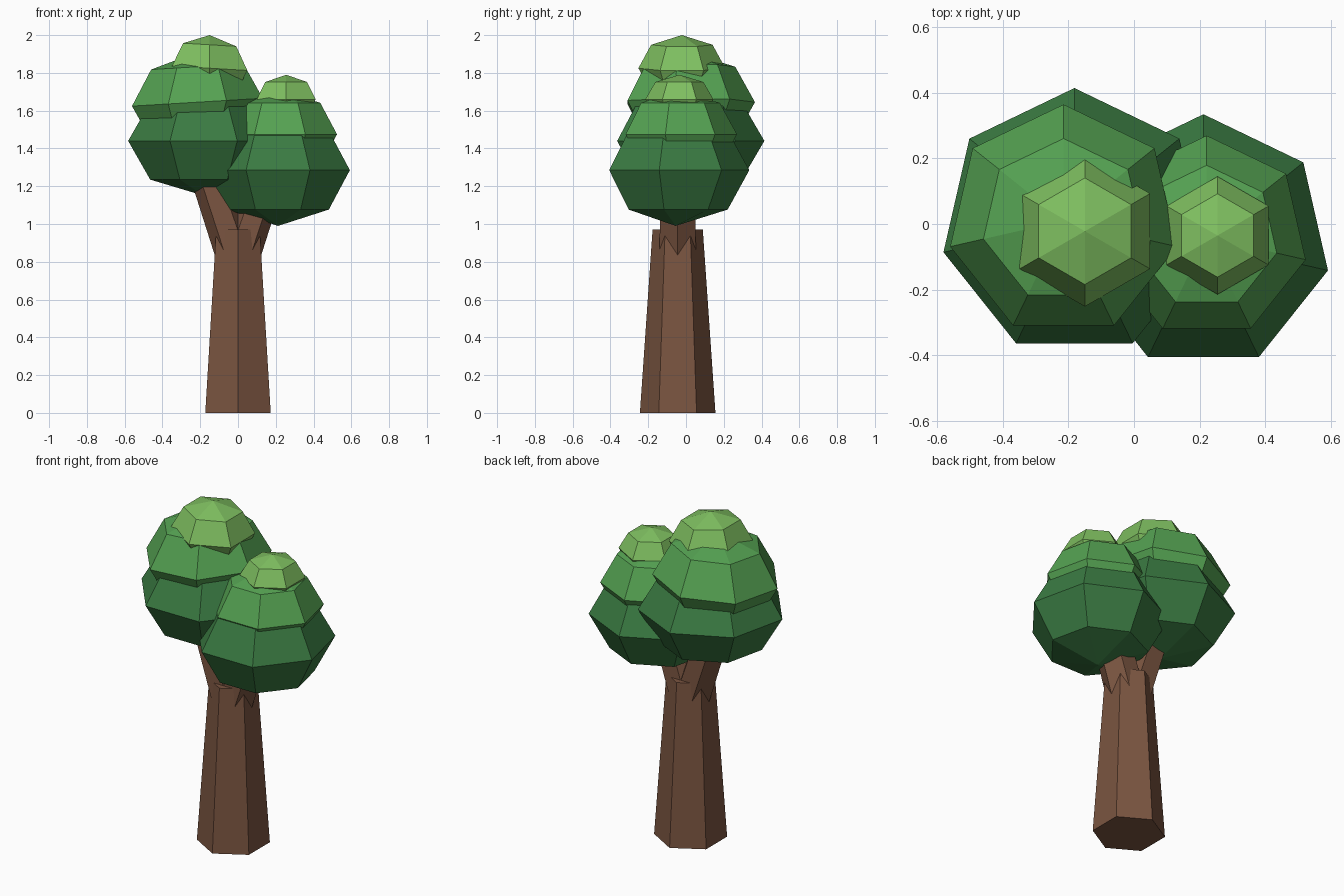
import bpy
import bmesh
from math import sin, cos, pi, radians

cube = bpy.data.objects.get("Cube")
if cube:
    bpy.data.objects.remove(cube, do_unlink=True)


def make_material(name, rgb):
    mat = bpy.data.materials.new(name)
    mat.use_nodes = True
    colour = (*rgb, 1.0)
    mat.diffuse_color = colour
    shader = next(n for n in mat.node_tree.nodes if n.type == "BSDF_PRINCIPLED")
    shader.inputs["Base Color"].default_value = colour
    shader.inputs["Roughness"].default_value = 0.9
    return mat


bark = make_material("bark_brown", (0.195, 0.09, 0.052))
dark_green = make_material("dark_green", (0.042, 0.195, 0.054))
mid_green = make_material("mid_green", (0.09, 0.36, 0.084))
pale_green = make_material("pale_green", (0.21, 0.52, 0.117))


def ringed_solid(name, sides, rings, material, start=pi / 2, tilt=0.0):
    """Flat-faced solid through stacked rings of (x, y, z, radius)."""
    bm = bmesh.new()
    loops = []
    for cx, cy, cz, radius in rings:
        loop = []
        for i in range(sides):
            angle = start + 2 * pi * i / sides
            dx, dy = radius * cos(angle), radius * sin(angle)
            loop.append(bm.verts.new((cx + dx, cy + dy, cz + tilt * dx)))
        loops.append(loop)
    for low, high in zip(loops, loops[1:]):
        for i in range(sides):
            j = (i + 1) % sides
            bm.faces.new((low[i], low[j], high[j], high[i]))
    # Rings with no radius are poles, the others get a flat cap
    for loop, ring in ((loops[0], rings[0]), (loops[-1], rings[-1])):
        if ring[3] > 0:
            bm.faces.new(loop)
    bmesh.ops.remove_doubles(bm, verts=bm.verts, dist=0.0001)
    bmesh.ops.recalc_face_normals(bm, faces=bm.faces)
    mesh = bpy.data.meshes.new(name)
    bm.to_mesh(mesh)
    bm.free()
    mesh.materials.append(material)
    obj = bpy.data.objects.new(name, mesh)
    bpy.context.collection.objects.link(obj)
    return obj


def leaf_clump(name, sides, centre, radius, height, material, tilt=0.0):
    """Coarse ball of leaves with a pole, three rings and a pole."""
    cx, cy, cz = centre
    rings = []
    for degrees in (-90, -45, 0, 45, 90):
        lat = radians(degrees)
        r = radius * cos(lat) if abs(degrees) < 90 else 0.0
        rings.append((cx, cy, cz + height * sin(lat), r))
    return ringed_solid(name, sides, rings, material, tilt=tilt)


# Trunk and its two branches
axis_y = -0.044
ringed_solid("trunk", 6, [(0, axis_y, 0, 0.2), (0, axis_y, 0.97, 0.133)], bark)
for side, label in ((1, "left"), (-1, "right")):
    ringed_solid(label + "_branch", 6,
                 [(0, axis_y, 0.8, 0.112), (side * 0.15, axis_y, 1.25, 0.105)],
                 bark, start=0)

# Taller crown on the right
leaf_clump("right_lower_leaves", 7, (-0.182, 0.005, 1.44), 0.41, 0.29, dark_green)
leaf_clump("right_middle_leaves", 7, (-0.215, 0.01, 1.645), 0.355, 0.265, mid_green, 0.06)
leaf_clump("right_top_leaves", 6, (-0.15, -0.022, 1.825), 0.23, 0.175, pale_green, -0.06)

# Shorter crown on the left
leaf_clump("left_lower_leaves", 7, (0.212, -0.055, 1.285), 0.39, 0.295, dark_green)
leaf_clump("left_middle_leaves", 7, (0.222, -0.04, 1.475), 0.31, 0.235, mid_green)
leaf_clump("left_top_leaves", 6, (0.255, -0.035, 1.66), 0.18, 0.13, pale_green)
